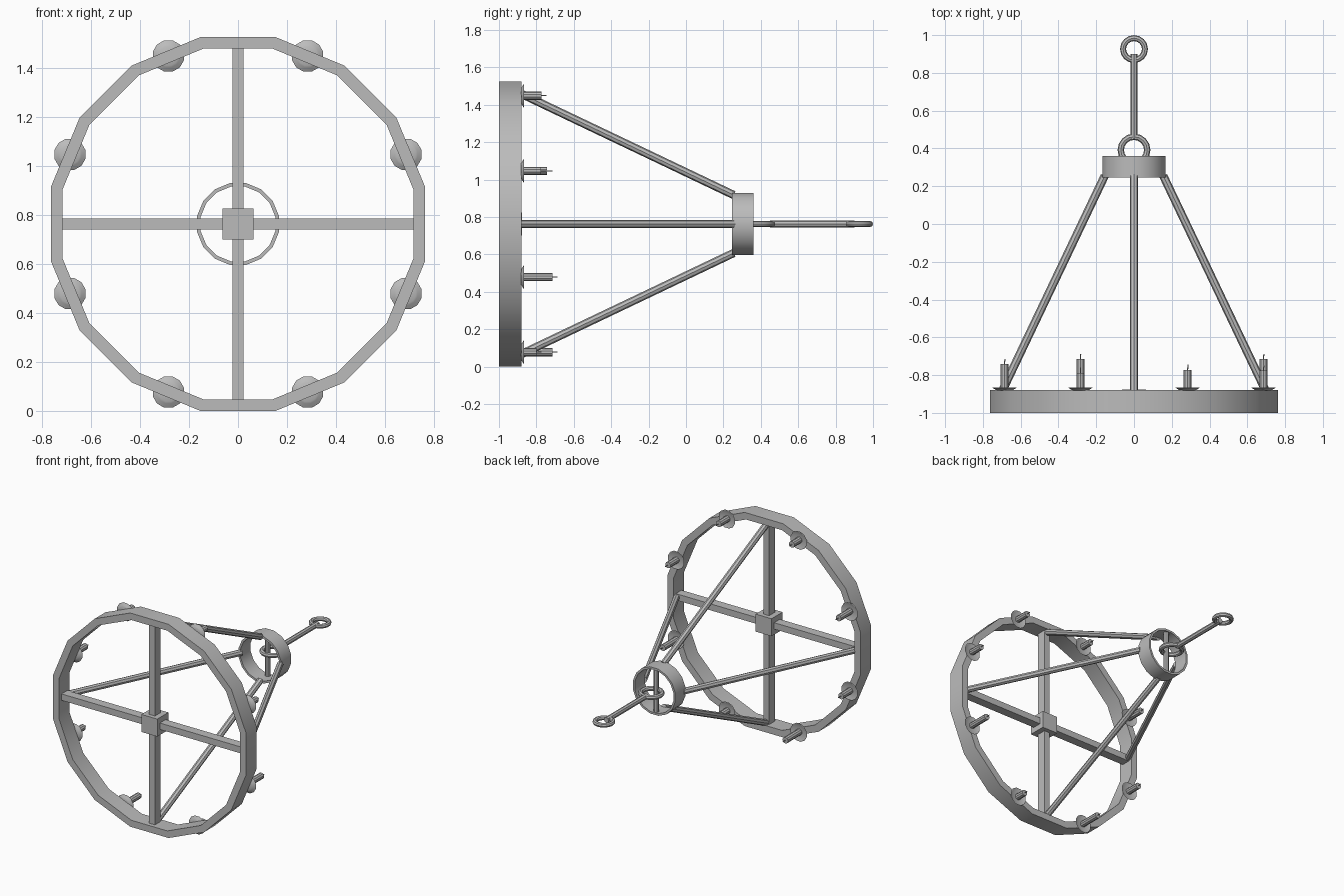
import bpy
import bmesh
from math import pi, sin, cos, radians
from mathutils import Vector

cube = bpy.data.objects.get("Cube")
if cube:
    bpy.data.objects.remove(cube, do_unlink=True)

AXIS_Z = 0.763  # height of the lamp's long axis, which runs along y

iron = bpy.data.materials.new("grey iron")
iron.use_nodes = True
iron.diffuse_color = (0.5, 0.5, 0.5, 1)
iron.node_tree.nodes["Principled BSDF"].inputs["Base Color"].default_value = (0.5, 0.5, 0.5, 1)


def finish(bm, name):
    bmesh.ops.recalc_face_normals(bm, faces=bm.faces)
    mesh = bpy.data.meshes.new(name)
    bm.to_mesh(mesh)
    bm.free()
    mesh.materials.append(iron)
    obj = bpy.data.objects.new(name, mesh)
    bpy.context.collection.objects.link(obj)
    bpy.ops.object.select_all(action='DESELECT')
    obj.select_set(True)
    bpy.context.view_layer.objects.active = obj
    bpy.ops.object.shade_smooth_by_angle(angle=radians(32))
    return obj


def lathe(name, profile, sides, centre=(0, AXIS_Z), closed=False):
    """Turn (radius, y) points about an axis parallel to y."""
    bm = bmesh.new()
    loops = []
    for i in range(sides):
        a = 2 * pi * (i + 0.5) / sides
        loops.append([bm.verts.new((centre[0] + r * cos(a), y, centre[1] + r * sin(a)))
                      for r, y in profile])
    count = len(profile)
    for i in range(sides):
        a, b = loops[i], loops[(i + 1) % sides]
        for j in range(count if closed else count - 1):
            k = (j + 1) % count
            bm.faces.new((a[j], a[k], b[k], b[j]))
    if not closed:
        bm.faces.new([loop[0] for loop in loops])
        bm.faces.new([loop[-1] for loop in loops])
    return finish(bm, name)


def band(name, outer, inner, y0, y1):
    return lathe(name, [(outer, y0), (outer, y1), (inner, y1), (inner, y0)], 16, closed=True)


def box(name, centre, size):
    bm = bmesh.new()
    bmesh.ops.create_cube(bm, size=1)
    bmesh.ops.scale(bm, vec=size, verts=bm.verts)
    bmesh.ops.translate(bm, vec=centre, verts=bm.verts)
    return finish(bm, name)


def rod(name, start, end, radius, sides=8):
    start, end = Vector(start), Vector(end)
    bm = bmesh.new()
    bmesh.ops.create_cone(bm, cap_ends=True, segments=sides, radius1=radius,
                          radius2=radius, depth=(end - start).length)
    turn = (end - start).to_track_quat('Z', 'Y').to_matrix()
    bmesh.ops.rotate(bm, cent=(0, 0, 0), matrix=turn, verts=bm.verts)
    bmesh.ops.translate(bm, vec=(start + end) / 2, verts=bm.verts)
    return finish(bm, name)


def link(name, y, major, minor):
    bpy.ops.mesh.primitive_torus_add(location=(0, y, AXIS_Z), major_segments=16,
                                     minor_segments=8, major_radius=major, minor_radius=minor)
    obj = bpy.context.object
    obj.name = name
    obj.data.materials.append(iron)
    bpy.ops.object.shade_smooth_by_angle(angle=radians(32))


# Large ring with its cross beams and centre block
band("large_ring", 0.778, 0.729, -1.0, -0.88)
box("horizontal_beam", (0, -0.938, AXIS_Z), (1.45, 0.065, 0.046))
box("vertical_beam", (0, -0.938, AXIS_Z), (0.046, 0.065, 1.45))
box("centre_block", (0, -0.938, AXIS_Z), (0.125, 0.125, 0.125))

# Small ring, its cross bar and the four slanted supports
band("small_ring", 0.17, 0.155, 0.245, 0.36)
rod("hanging_bar", (0, 0.335, AXIS_Z - 0.16), (0, 0.335, AXIS_Z + 0.16), 0.019)
for name, dx, dz in (("left", 1, 0), ("right", -1, 0), ("upper", 0, 1), ("lower", 0, -1)):
    rod(name + "_support", (0.71 * dx, -0.91, AXIS_Z + 0.71 * dz),
        (0.155 * dx, 0.255, AXIS_Z + 0.155 * dz), 0.022)

# Hanging links
link("lower_link", 0.392, 0.07, 0.017)
link("end_link", 0.926, 0.058, 0.016)
rod("link_rod", (0, 0.45, AXIS_Z), (0, 0.9, AXIS_Z), 0.019)

# Eight candles of uneven height on saucers, anticlockwise from the upper left
candle_tops = [-0.775, -0.772, -0.788, -0.742, -0.77, -0.715, -0.8, -0.715]
candle_tops = [-0.775] + candle_tops[1:]
for i, top in enumerate(candle_tops):
    a = pi / 8 + i * pi / 4
    at = (0.742 * cos(a), AXIS_Z + 0.742 * sin(a))
    lathe(f"saucer_{i + 1}", [(0.04, -0.882), (0.048, -0.878), (0.066, -0.867),
                              (0.062, -0.866), (0.042, -0.873)], 12, at)
    lathe(f"candle_{i + 1}", [(0.022, -0.876), (0.022, top)], 10, at)
    rod(f"wick_{i + 1}", (at[0], top, at[1]), (at[0] + 0.002, top + 0.027, at[1]), 0.003, 5)
